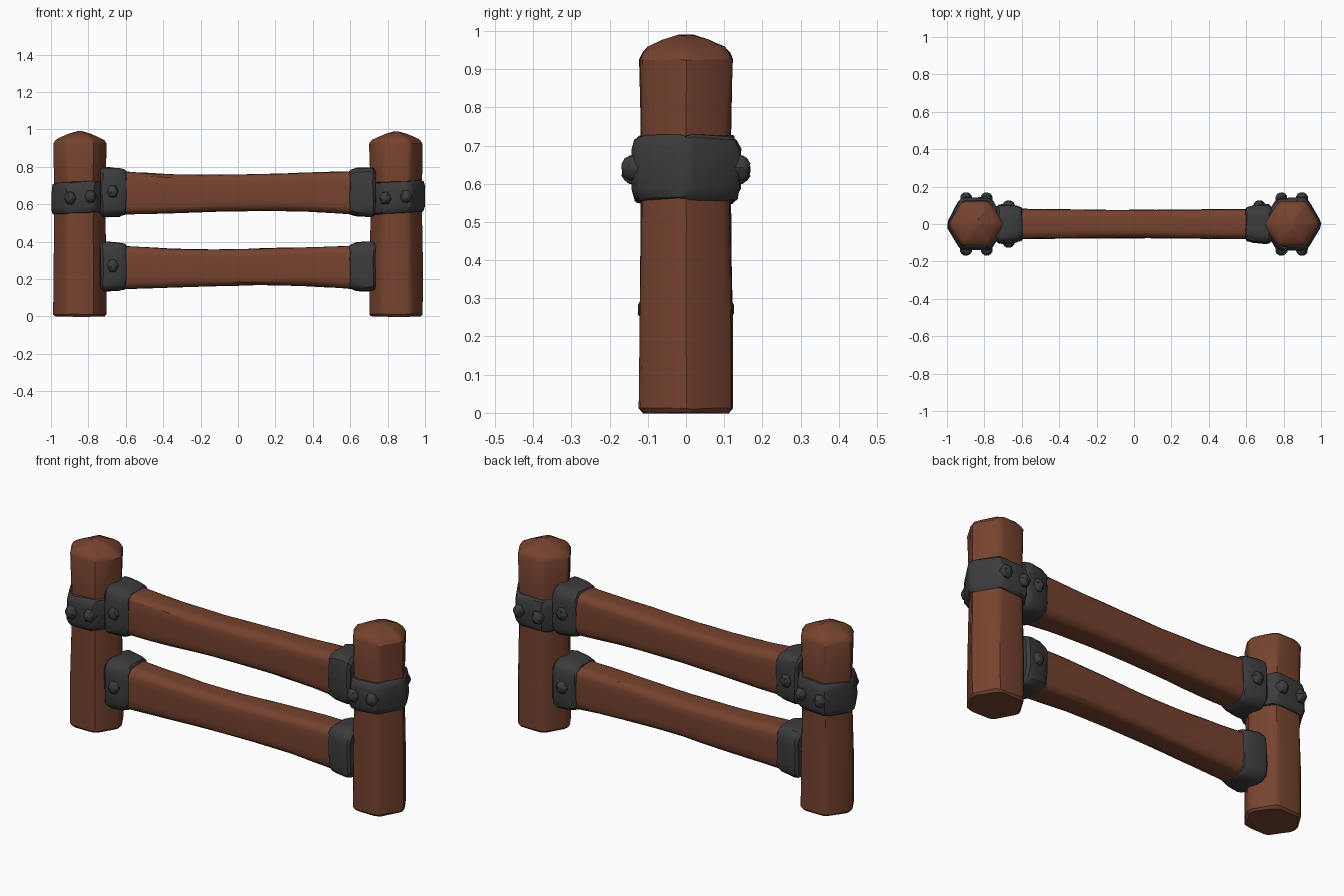
import bpy, math, random
from mathutils import Vector

random.seed(4)
if "Cube" in bpy.data.objects:
    bpy.data.objects.remove(bpy.data.objects["Cube"])


def material(name, rgb):
    m = bpy.data.materials.new(name)
    m.use_nodes = True
    m.diffuse_color = (*rgb, 1)
    m.node_tree.nodes["Principled BSDF"].inputs["Base Color"].default_value = (*rgb, 1)
    return m


WOOD = material("reddish brown wood", (0.18, 0.055, 0.028))
IRON = material("dark iron", (0.045, 0.045, 0.045))


def rounded(corners, f):
    """Closed outline with every corner softened into three points."""
    out = []
    for i, c in enumerate(corners):
        p = Vector(c)
        a = Vector(corners[i - 1]) - p
        b = Vector(corners[(i + 1) % len(corners)]) - p
        out += [p + a * f, p + (a + b) * f / 4, p + b * f]
    return out


HEXAGON = rounded([(1, 0), (.5, 1), (-.5, 1), (-1, 0), (-.5, -1), (.5, -1)], .16)
BLOCK = rounded([(1, .75), (.65, 1), (-.65, 1), (-1, .75),
                 (-1, -.75), (-.65, -1), (.65, -1), (1, -.75)], .25)


def loft(name, outline, stations, place, mat, jitter=0.002, angle=32):
    """Skin the outline through stations of (distance, half width, half depth)."""
    n = len(outline)
    verts, faces = [], []
    for t, a, b in stations:
        for p in outline:
            wobble = Vector([random.uniform(-jitter, jitter) for _ in range(3)])
            verts.append(place(t, p.x * a, p.y * b) + wobble)
    for k in range(len(stations) - 1):
        for i in range(n):
            j = (i + 1) % n
            faces.append((k*n + i, k*n + j, k*n + n + j, k*n + n + i))
    faces.append(tuple(reversed(range(n))))
    faces.append(tuple(range(len(verts) - n, len(verts))))
    mesh = bpy.data.meshes.new(name)
    mesh.from_pydata(verts, [], faces)
    mesh.materials.append(mat)
    ob = bpy.data.objects.new(name, mesh)
    bpy.context.collection.objects.link(ob)
    bpy.ops.object.select_all(action='DESELECT')
    ob.select_set(True)
    bpy.context.view_layer.objects.active = ob
    bpy.ops.object.mode_set(mode='EDIT')
    bpy.ops.mesh.select_all(action='SELECT')
    bpy.ops.mesh.normals_make_consistent(inside=False)
    bpy.ops.object.mode_set(mode='OBJECT')
    bpy.ops.object.shade_smooth_by_angle(angle=math.radians(angle))
    return ob


def bolt(name, x, y, z, side):
    """Chunky six-sided bolt head pointing along y."""
    loft(name, HEXAGON, [(-.02, .033, .033), (.008, .032, .032), (.02, .024, .024), (.027, .012, .012)],
         lambda t, a, b: Vector((x + a, y + side * t, z + b)), IRON, 0.0015)


POST_X, BAND_Z = 0.845, 0.637
RAILS = {"upper": 0.665, "lower": 0.267}

for side, label in ((-1, "right"), (1, "left")):
    # Post with a softly domed top
    loft(label + "_post", HEXAGON,
         [(0, .138, .112), (.012, .149, .122), (.25, .149, .121), (.5, .144, .117),
          (.75, .144, .117), (.925, .149, .121), (.943, .135, .114), (.958, .105, .100),
          (.976, .062, .062), (.989, .018, .018)],
         lambda t, a, b: Vector((side * POST_X + a, b, t)), WOOD)

    # Iron band around the post, sitting slightly askew
    loft(label + "_band", HEXAGON,
         [(-.084, .148, .124), (-.078, .157, .132), (-.055, .161, .141),
          (.05, .161, .141), (.076, .156, .132), (.083, .147, .124)],
         lambda t, a, b: Vector((side * POST_X + a, b, BAND_Z + t + a * .05)), IRON, 0.004)
    for face in (-1, 1):
        for dx in (-.055, .055):
            bolt(label + "_band_bolt", side * (POST_X - .002) + dx, face * .14,
                 BAND_Z + dx * .08, face)

    # Iron sockets holding the rail ends
    for level, z in RAILS.items():
        loft(f"{label}_{level}_socket", BLOCK,
             [(.598, .082, .112), (.604, .089, .120), (.635, .098, .129),
              (.70, .105, .133), (.722, .103, .130), (.735, .092, .118)],
             lambda t, a, b: Vector((side * t, a, z + b)), IRON, 0.003)
        bolt(f"{label}_{level}_socket_bolt", side * .67, side * .098, z + .004, side)

# Extra bolt on the rear of the right upper socket
bolt("right_upper_rear_bolt", -.67, .098, RAILS["upper"], 1)

# Rails, waisted towards the middle
for level, z in RAILS.items():
    stations = []
    for i in range(13):
        x = -.72 + .12 * i
        flare = min(1, abs(x) / .62) ** 1.7
        stations.append((x, .075 + .006 * flare, .097 + .018 * flare))
    loft(level + "_rail", BLOCK, stations,
         lambda t, a, b: Vector((t, a, z - .004 + .004 * math.sin(t * 5) + b)), WOOD, 0.002)
